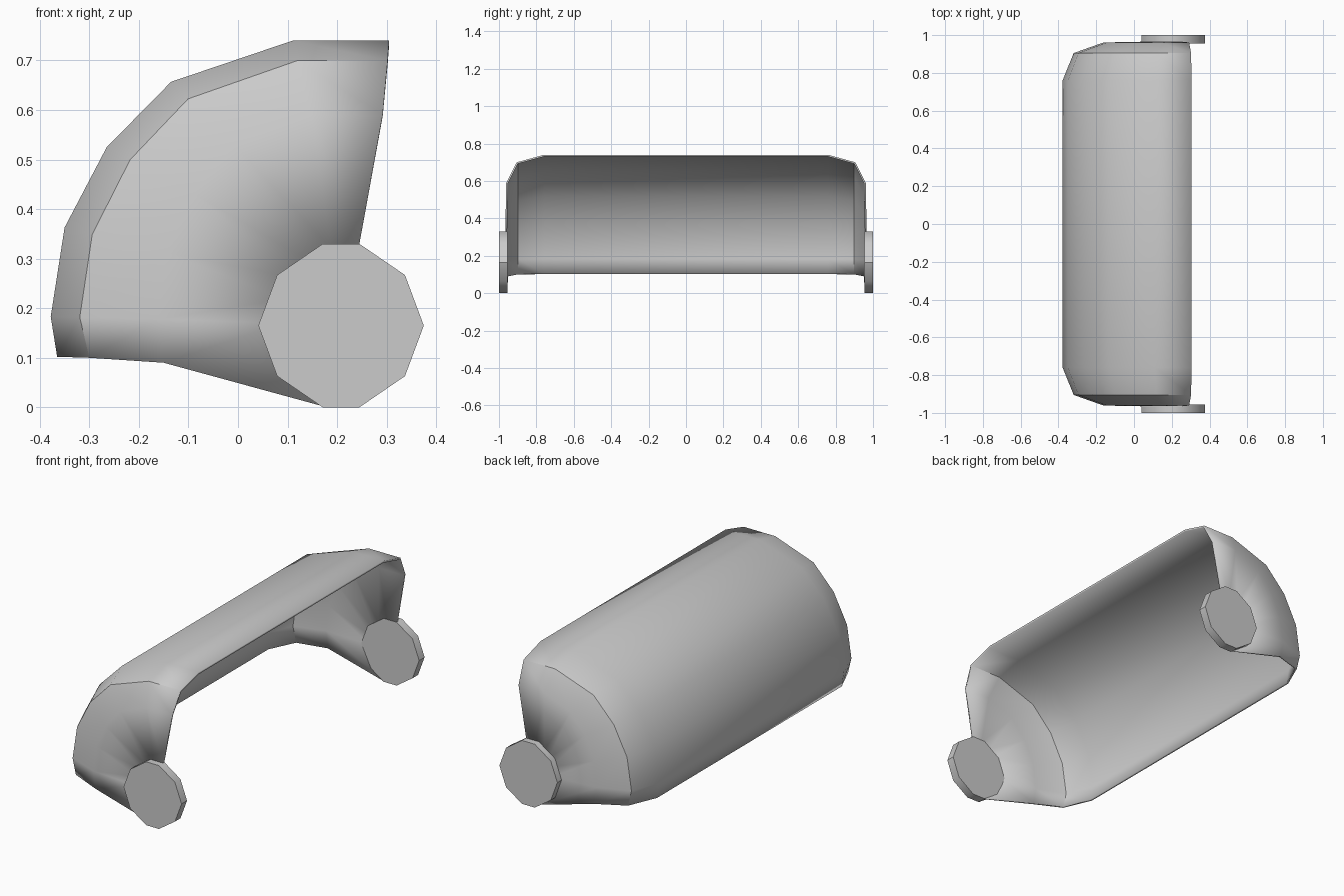
import bpy, bmesh
from math import radians

cube = bpy.data.objects.get("Cube")
if cube:
    bpy.data.objects.remove(cube)

grey = bpy.data.materials.new("plain_grey")
grey.use_nodes = True
colour = (0.6, 0.6, 0.6, 1)
grey.diffuse_color = colour
grey.node_tree.nodes["Principled BSDF"].inputs["Base Color"].default_value = colour

HUB_X, HUB_Z = 0.208, 0.165


def make_object(name, bm, angle):
    mesh = bpy.data.meshes.new(name)
    bm.to_mesh(mesh)
    bm.free()
    mesh.materials.append(grey)
    obj = bpy.data.objects.new(name, mesh)
    bpy.context.collection.objects.link(obj)
    bpy.ops.object.select_all(action='DESELECT')
    obj.select_set(True)
    bpy.context.view_layer.objects.active = obj
    bpy.ops.object.shade_smooth_by_angle(angle=radians(angle))
    return obj


# Curved shell: one profile, shrunk towards the hub at each end
profile = [(0.305, 0.74), (0.11, 0.74), (-0.135, 0.657), (-0.265, 0.525),
           (-0.35, 0.363), (-0.378, 0.183), (-0.365, 0.102)]


def ring(scale_x, scale_z, first, last):
    middle = [(HUB_X + (x - HUB_X) * scale_x, HUB_Z + (z - HUB_Z) * scale_z)
              for x, z in profile[1:-1]]
    return [first] + middle + [last]


half = [(0.76, profile),
        (0.905, ring(0.9, 0.93, (0.302, 0.70), (-0.30, 0.10))),
        (0.961, ring(0.63, 0.74, (0.292, 0.59), (-0.15, 0.09))),
        (0.966, ring(0.2, 0.27, (0.245, 0.33), (0.172, 0.002)))]
stations = [(-y, pts) for y, pts in reversed(half)] + half

bm = bmesh.new()
grid = [[bm.verts.new((x, y, z)) for x, z in pts] for y, pts in stations]
for a, b in zip(grid, grid[1:]):
    for j in range(len(profile) - 1):
        bm.faces.new((a[j], b[j], b[j + 1], a[j + 1]))
shell = make_object("curved_shell", bm, 40)
wall = shell.modifiers.new("wall_thickness", 'SOLIDIFY')
wall.thickness = 0.01
wall.offset = -1

# Ten-sided pivot discs, one at each end
quarter = [(0.167, 0), (0.129, 0.102), (0.037, 0.165)]
upper = quarter + [(-x, z) for x, z in reversed(quarter)]
outline = upper + [(x, -z) for x, z in reversed(upper[1:-1])]

for name, side in (("front_pivot_disc", -1), ("back_pivot_disc", 1)):
    bm = bmesh.new()
    inner, outer = ([bm.verts.new((HUB_X + x, side * y, HUB_Z + z))
                     for x, z in outline] for y in (0.955, 1))
    bm.faces.new(inner)
    bm.faces.new(outer)
    for i in range(len(outline)):
        bm.faces.new((inner[i - 1], inner[i], outer[i], outer[i - 1]))
    bmesh.ops.recalc_face_normals(bm, faces=bm.faces)
    make_object(name, bm, 40)
